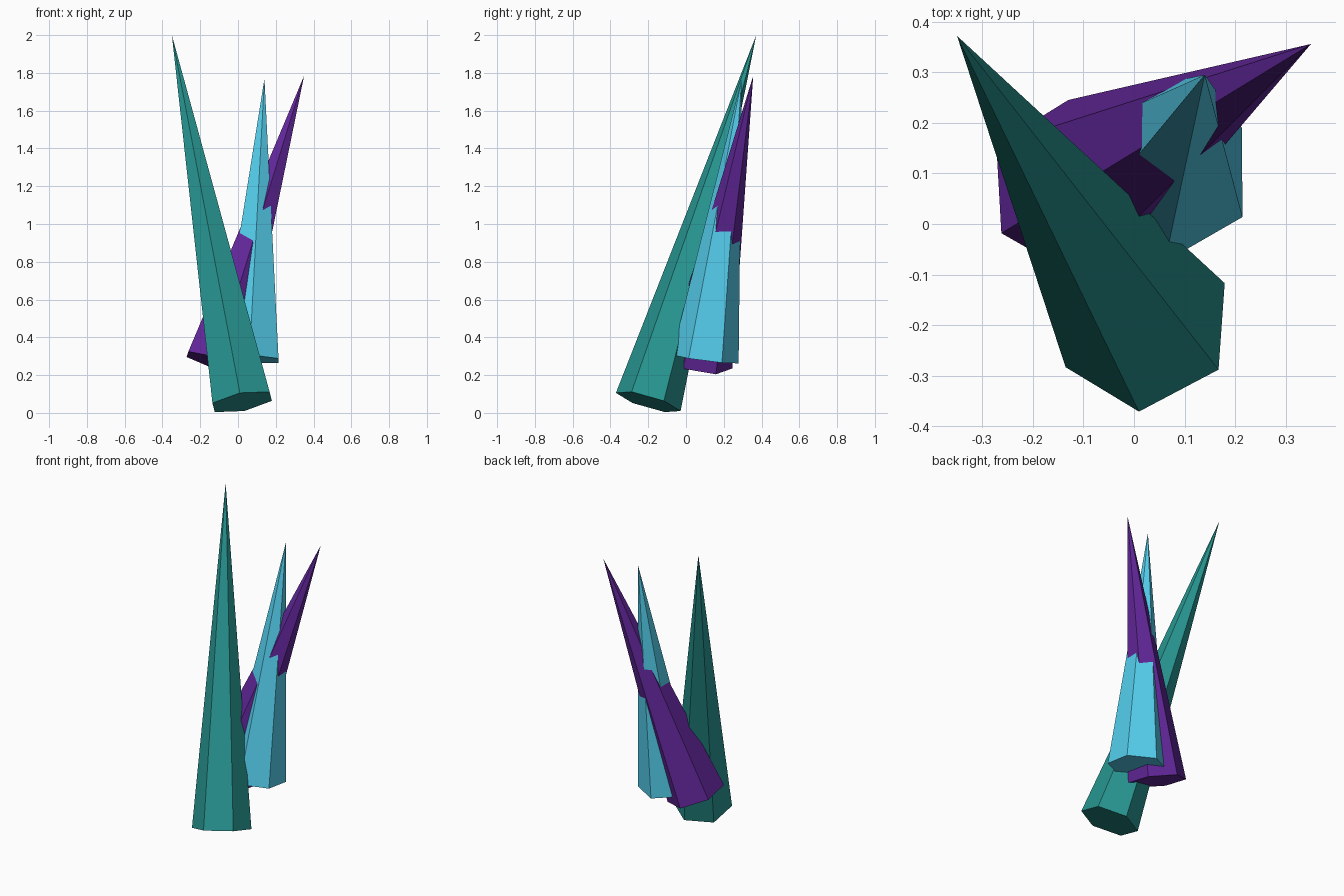
import bpy, bmesh
from math import sin, cos, pi
from mathutils import Vector

if "Cube" in bpy.data.objects:
    bpy.data.objects.remove(bpy.data.objects["Cube"])


def crystal(name, apex, centre, corner, radius, color, sides=6):
    """Six-sided spike; 'corner' is one base corner and fixes the roll."""
    apex, centre = Vector(apex), Vector(centre)
    axis = (apex - centre).normalized()
    u = Vector(corner) - centre
    u = (u - axis * u.dot(axis)).normalized()
    v = axis.cross(u)
    bm = bmesh.new()
    tip = bm.verts.new(apex)
    ring = [bm.verts.new(centre + radius * (u * cos(2 * pi * i / sides) + v * sin(2 * pi * i / sides)))
            for i in range(sides)]
    bm.faces.new(ring[::-1])
    for i in range(sides):
        bm.faces.new((ring[i], ring[(i + 1) % sides], tip))
    me = bpy.data.meshes.new(name)
    bm.to_mesh(me)
    bm.free()
    mat = bpy.data.materials.new(name + "_material")
    mat.diffuse_color = color
    mat.use_nodes = True
    mat.node_tree.nodes["Principled BSDF"].inputs["Base Color"].default_value = mat.diffuse_color
    me.materials.append(mat)
    ob = bpy.data.objects.new(name, me)
    bpy.context.collection.objects.link(ob)
    return ob


# tall front crystal
crystal("teal_crystal", (-0.35, 0.372, 2.0), (0.022, -0.2, 0.058),
        (0.01, -0.37, 0.105), 0.178, (0.02, 0.30, 0.28, 1))
# upright crystal behind on the right
crystal("cyan_crystal", (0.14, 0.295, 1.77), (0.06, 0.102, 0.285),
        (0.213, 0.19, 0.265), 0.178, (0.09, 0.62, 0.85, 1))
# leaning back crystal
crystal("purple_crystal", (0.35, 0.356, 1.785), (-0.12, 0.07, 0.265),
        (-0.13, 0.243, 0.235), 0.178, (0.12, 0.02, 0.32, 1))
